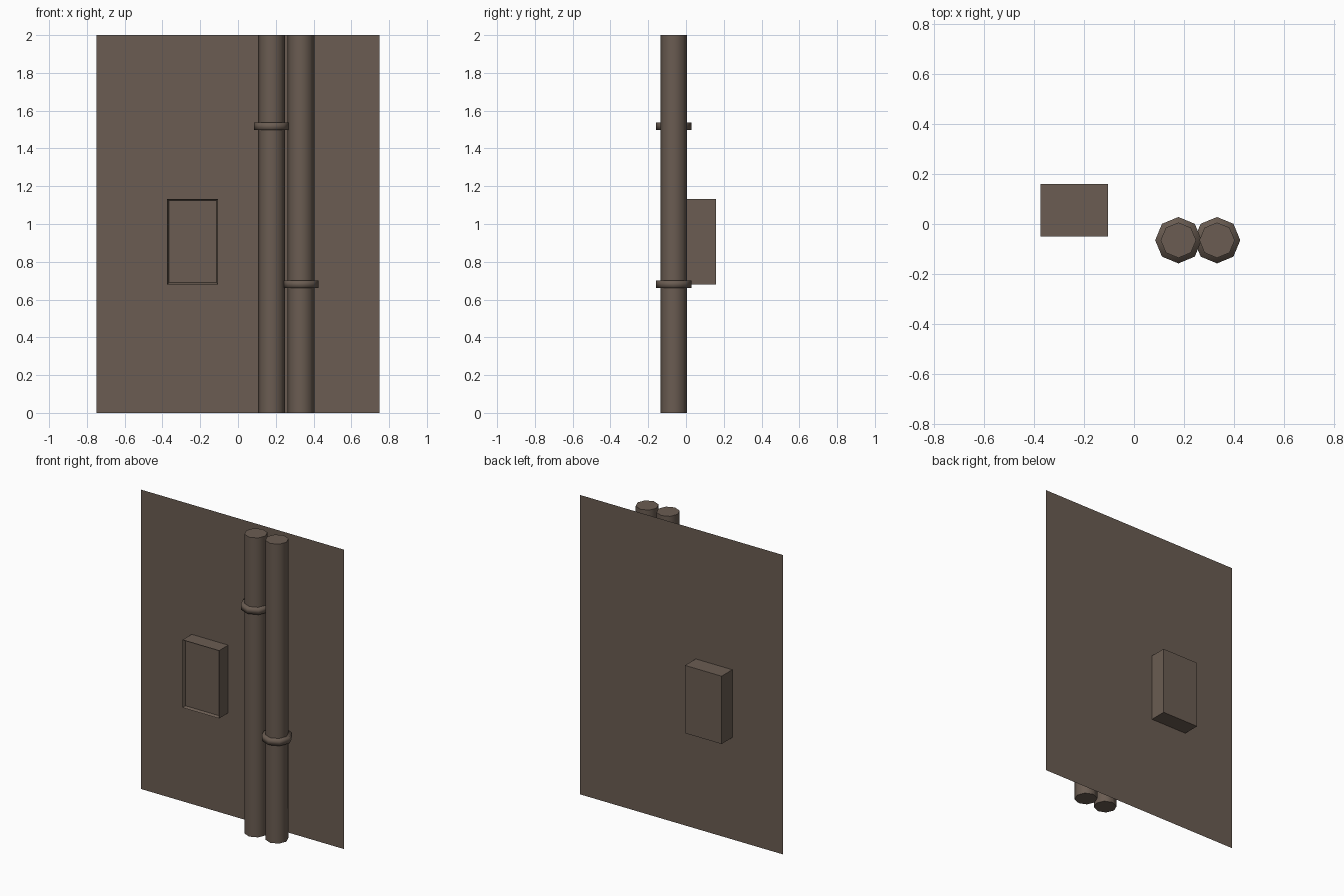
import bpy, bmesh, math
from mathutils import Matrix

if "Cube" in bpy.data.objects:
    bpy.data.objects.remove(bpy.data.objects["Cube"])

# Single flat colour
brown = bpy.data.materials.new("dull_brown")
brown.diffuse_color = (0.145, 0.108, 0.084, 1)
brown.use_nodes = True
brown.node_tree.nodes["Principled BSDF"].inputs["Base Color"].default_value = brown.diffuse_color


def finish(name, bm):
    """Turn a bmesh into a named, coloured object."""
    me = bpy.data.meshes.new(name)
    bm.to_mesh(me)
    bm.free()
    me.materials.append(brown)
    ob = bpy.data.objects.new(name, me)
    bpy.context.collection.objects.link(ob)
    return ob


def octagon_tube(name, x, r, z0, z1, smooth_caps=False):
    """Closed eight-sided cylinder with smooth sides."""
    bm = bmesh.new()
    bmesh.ops.create_cone(bm, cap_ends=True, segments=8, radius1=r, radius2=r,
                          depth=z1 - z0,
                          matrix=Matrix.Translation((x, -0.065, (z0 + z1) / 2)))
    for f in bm.faces:
        f.smooth = smooth_caps or len(f.verts) == 4
    if not smooth_caps:
        for e in bm.edges:
            e.smooth = all(len(f.verts) == 4 for f in e.link_faces)
    return finish(name, bm)


# Wall: one thin sheet
WALL_Y = 0.047
bm = bmesh.new()
bm.faces.new([bm.verts.new((x, WALL_Y, z))
              for x, z in ((-0.75, 0), (0.75, 0), (0.75, 2), (-0.75, 2))])
finish("wall", bm)

# Two pipes, each with a softly shaded collar
for side, x, z in (("left", 0.178, 1.497), ("right", 0.333, 0.662)):
    octagon_tube(side + "_pipe", x, 0.071, 0, 2)
    octagon_tube(side + "_collar", x, 0.093, z, z + 0.04, smooth_caps=True)

# Utility box set through the wall, with a recessed front panel
bm = bmesh.new()
bmesh.ops.create_cube(bm, size=1, matrix=Matrix.Translation((-0.24, 0.055, 0.907))
                      @ Matrix.Diagonal((0.27, 0.21, 0.453, 1)))
bm.normal_update()
front = [f for f in bm.faces if f.normal.y < -0.9]
bmesh.ops.inset_region(bm, faces=front, thickness=0.012)
bmesh.ops.translate(bm, verts=front[0].verts, vec=(0, 0.018, 0))
finish("utility_box", bm)
